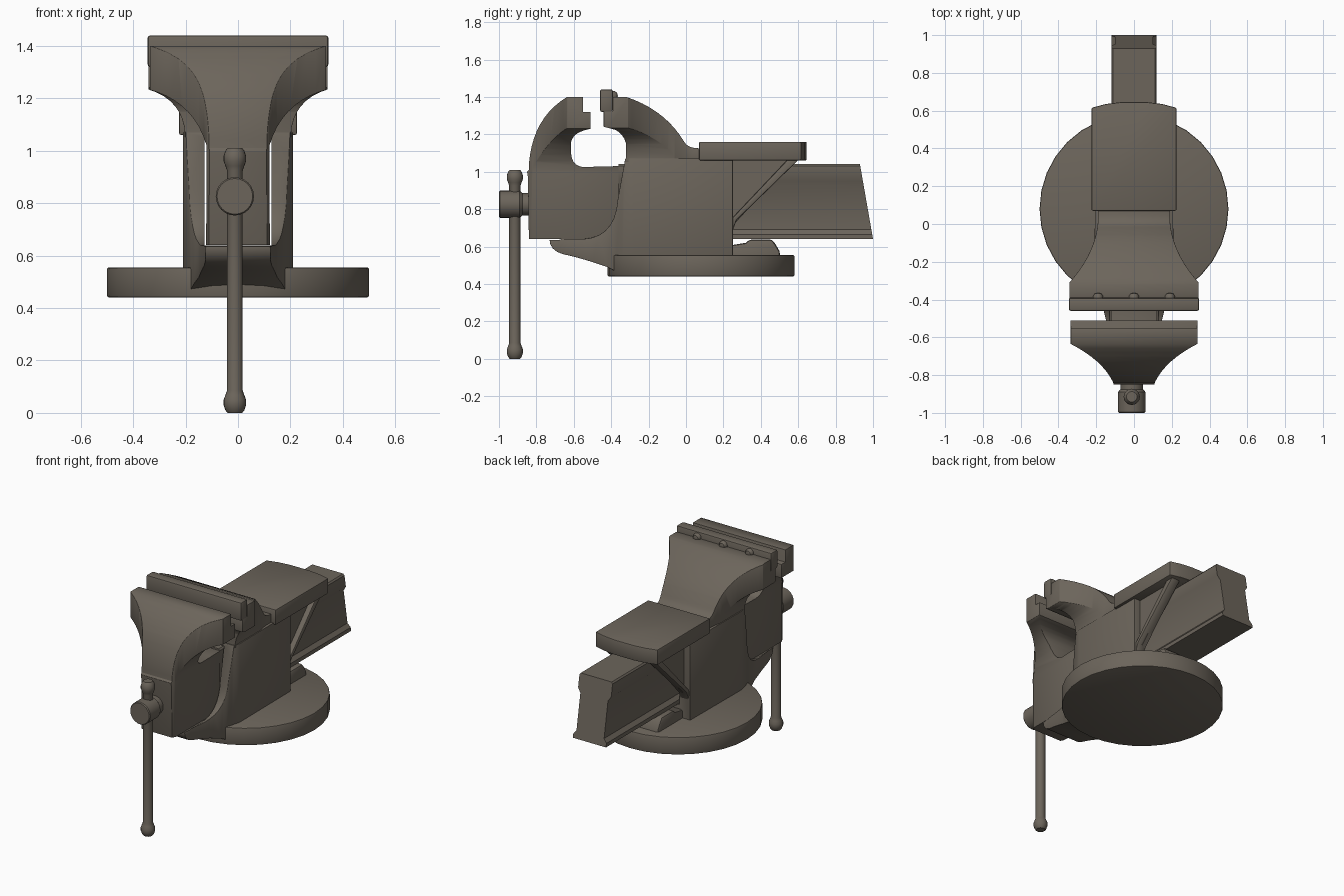
import bpy, bmesh, math
from mathutils import Vector, Matrix

if "Cube" in bpy.data.objects:
    bpy.data.objects.remove(bpy.data.objects["Cube"])

metal = bpy.data.materials.new("grey_brown_metal")
metal.diffuse_color = (0.15, 0.13, 0.105, 1)
metal.use_nodes = True
metal.node_tree.nodes["Principled BSDF"].inputs["Base Color"].default_value = metal.diffuse_color


def arc(p0, c, p1, n=7):
    """Quadratic curve from p0 to p1 pulled towards c."""
    return [tuple((1 - t) ** 2 * a + 2 * t * (1 - t) * b + t * t * d
                  for a, b, d in zip(p0, c, p1)) for t in (i / n for i in range(n + 1))]


def mirror(pts):
    """Close a right-hand half outline with its mirror image."""
    return pts + [(-x, v) for x, v in reversed(pts) if abs(x) > 1e-6]


def add(name, bm):
    bmesh.ops.remove_doubles(bm, verts=bm.verts, dist=1e-5)
    bmesh.ops.recalc_face_normals(bm, faces=bm.faces)
    me = bpy.data.meshes.new(name)
    bm.to_mesh(me)
    bm.free()
    me.materials.append(metal)
    ob = bpy.data.objects.new(name, me)
    bpy.context.collection.objects.link(ob)
    return ob


def prism(name, axis, pts, lo, hi):
    """Extrude an outline along x (y,z points), y (x,z points) or z (x,y points)."""
    place = {"x": lambda a, b, d: (d, a, b), "y": lambda a, b, d: (a, d, b),
             "z": lambda a, b, d: (a, b, d)}[axis]
    bm = bmesh.new()
    f = bm.faces.new([bm.verts.new(place(a, b, lo)) for a, b in pts])
    ext = bmesh.ops.extrude_face_region(bm, geom=[f])["geom"]
    move = Vector(place(0, 0, hi - lo))
    bmesh.ops.translate(bm, vec=move, verts=[v for v in ext if isinstance(v, bmesh.types.BMVert)])
    return add(name, bm)


def box(name, x0, x1, y0, y1, z0, z1):
    return prism(name, "z", [(x0, y0), (x1, y0), (x1, y1), (x0, y1)], z0, z1)


def lathe(name, prof, loc, axis="z", n=24):
    """Spin (radius, height) points about an axis."""
    bm = bmesh.new()
    vs = [bm.verts.new((r, 0, h)) for r, h in prof]
    es = [bm.edges.new(p) for p in zip(vs, vs[1:])]
    bmesh.ops.spin(bm, geom=vs + es, axis=(0, 0, 1), cent=(0, 0, 0), steps=n, angle=math.tau)
    m = Matrix.Translation(loc)
    if axis == "y":
        m = m @ Matrix.Rotation(-math.pi / 2, 4, "X")
    bmesh.ops.transform(bm, matrix=m, verts=bm.verts)
    return add(name, bm)


def bake(ob):
    dg = bpy.context.evaluated_depsgraph_get()
    me = bpy.data.meshes.new_from_object(ob.evaluated_get(dg))
    ob.modifiers.clear()
    ob.data = me


def combine(ob, tool, op):
    m = ob.modifiers.new("cut", "BOOLEAN")
    m.operation, m.object, m.solver = op, tool, "EXACT"
    bake(ob)
    bpy.data.objects.remove(tool)


def finish(ob, width=0.008, angle=40):
    if width:
        b = ob.modifiers.new("bevel", "BEVEL")
        b.width, b.segments, b.limit_method = width, 2, "ANGLE"
        b.angle_limit = math.radians(angle)
        bake(ob)
    bpy.ops.object.select_all(action="DESELECT")
    ob.select_set(True)
    bpy.context.view_layer.objects.active = ob
    bpy.ops.object.shade_smooth_by_angle(angle=math.radians(35))


# Round base and rear locking lug
base = lathe("base", [(0, 0.44), (0.5, 0.44), (0.5, 0.555), (0, 0.555)], (0, 0.08, 0), n=32)
finish(base, 0.008)
lug = prism("rear_lug", "x", [(0.2, 0.5), (0.51, 0.5), (0.5, 0.575), (0.48, 0.61), (0.46, 0.638),
                              (0.34, 0.638), (0.32, 0.62), (0.2, 0.6)], -0.15, 0.15)
finish(lug, 0.015)

# Fixed body with front lip, cut through by the slide tunnel
side = ([(0.25, 0.5), (-0.38, 0.47), (-0.42, 0.49)] + arc((-0.42, 0.49), (-0.56, 0.54), (-0.66, 0.56), 3)
        + arc((-0.66, 0.56), (-0.73, 0.58), (-0.73, 0.64), 4)
        + arc((-0.55, 0.64), (-0.38, 0.65), (-0.365, 0.85)) + [(-0.325, 1.07), (0.25, 1.07)])
body = prism("fixed_body", "x", side, -0.5, 0.5)
plan = [(0.12, -0.8), (0.125, -0.7), (0.15, -0.5), (0.175, -0.4), (0.195, -0.34), (0.21, -0.28), (0.205, 0.3)]
combine(body, prism("plan_cut", "z", mirror(plan), 0.3, 1.3), "INTERSECT")
combine(body, box("tunnel_cut", -0.128, 0.128, -1, 1, 0.636, 1.05), "DIFFERENCE")
finish(body, 0.008)

# Fixed jaw flaring up out of the body
side = ([(0.24, 1.052), (-0.32, 1.052), (-0.32, 1.15)] + arc((-0.32, 1.15), (-0.34, 1.22), (-0.40, 1.23), 5)
        + [(-0.44, 1.24), (-0.44, 1.325), (-0.39, 1.325), (-0.39, 1.40), (-0.32, 1.40)]
        + arc((-0.32, 1.40), (-0.11, 1.33), (-0.01, 1.16), 9)
        + arc((-0.01, 1.16), (0.01, 1.125), (0.07, 1.125), 4) + [(0.24, 1.125)])
fixed_jaw = prism("fixed_jaw", "x", side, -0.5, 0.5)
plan = [(0.342, -0.6), (0.342, -0.31)] + arc((0.325, -0.29), (0.2, -0.14), (0.19, 0.02), 8) + [(0.19, 0.4)]
combine(fixed_jaw, prism("plan_cut", "z", mirror(plan), 0.9, 1.6), "INTERSECT")
front = [(0.203, 0.9), (0.203, 1.07)] + arc((0.205, 1.09), (0.225, 1.2), (0.345, 1.235)) + [(0.345, 1.6)]
combine(fixed_jaw, prism("front_cut", "y", mirror(front), -0.7, 0.5), "INTERSECT")
finish(fixed_jaw, 0.007)

# Gripping plate and its bolts
plate = box("jaw_plate", -0.345, 0.345, -0.46, -0.391, 1.32, 1.44)
finish(plate, 0.01)
for x in (-0.19, 0, 0.19):
    bolt = lathe("plate_bolt", [(0, 0), (0.027, 0), (0.026, 0.012), (0.018, 0.024), (0, 0.029)],
                 (x, -0.393, 1.405), "y", 14)
    finish(bolt, 0)

# Moving jaw: side outline trimmed by plan and front flares
side = ([(-0.84, 0.64), (-0.36, 0.64), (-0.36, 1.03)]
        + arc((-0.36, 1.03), (-0.45, 1.028), (-0.55, 1.025), 2)
        + arc((-0.55, 1.025), (-0.61, 1.03), (-0.615, 1.10), 5)
        + arc((-0.615, 1.14), (-0.62, 1.21), (-0.51, 1.23), 6)
        + [(-0.51, 1.32), (-0.55, 1.32), (-0.55, 1.40), (-0.635, 1.40)]
        + arc((-0.635, 1.40), (-0.82, 1.29), (-0.84, 1.04), 10) + [(-0.84, 1.01), (-0.85, 1.0), (-0.845, 0.97)])
moving_jaw = prism("moving_jaw", "x", side, -0.5, 0.5)
plan = [(0.105, -0.9), (0.11, -0.84)] + arc((0.115, -0.83), (0.17, -0.72), (0.335, -0.635), 8) + [(0.335, -0.2)]
combine(moving_jaw, prism("plan_cut", "z", mirror(plan), 0.5, 1.6), "INTERSECT")
front = [(0.122, 0.5), (0.12, 1.0)] + arc((0.12, 1.02), (0.17, 1.19), (0.345, 1.235), 9) + [(0.345, 1.6)]
combine(moving_jaw, prism("front_cut", "y", mirror(front), -1, 0), "INTERSECT")
finish(moving_jaw, 0.007)

# Slide bar with grooved sides and a raked rear end
section = [(0.12, 0.64), (0.12, 0.665), (0.1, 0.69), (0.1, 0.92), (0.12, 0.95), (0.12, 1.03), (0.112, 1.04)]
bar = prism("slide_bar", "y", mirror(section), -0.36, 1.2)
rake = [(-0.5, 0.5), (1.025, 0.5), (1.0, 0.64), (0.93, 1.04), (0.915, 1.1), (-0.5, 1.1)]
combine(bar, prism("rake_cut", "x", rake, -0.3, 0.3), "INTERSECT")
finish(bar, 0)

# Anvil block with a bowed rear edge
anvil = prism("anvil", "z", mirror([(0.225, 0.07), (0.225, 0.615), (0.15, 0.635), (0.07, 0.645)]), 1.06, 1.16)
finish(anvil, 0.007)

# Braces holding up the anvil: thin web plus diagonal flange on each side
for s in (-1, 1):
    web = prism("brace_web", "x", [(0.24, 0.7), (0.24, 1.062), (0.57, 1.062)], *sorted((s * 0.13, s * 0.16)))
    finish(web, 0)
    flange = prism("brace_flange", "x", [(0.24, 0.66), (0.24, 0.745), (0.54, 1.062), (0.6, 1.062), (0.27, 0.74)],
                   *sorted((s * 0.129, s * 0.195)))
    finish(flange, 0.008)

# Screw head and sliding handle with knobbed ends
head = lathe("screw_head", [(0, 0), (0.068, 0), (0.073, 0.006), (0.073, 0.11), (0.06, 0.125), (0.06, 0.17), (0, 0.17)],
             (-0.012, -1.0, 0.826), "y")
finish(head, 0)
knob = [(0, 0), (0.028, 0), (0.036, 0.01), (0.043, 0.03), (0.043, 0.05), (0.036, 0.068), (0.03, 0.085)]
handle = lathe("handle", knob + [(r, 1.01 - h) for r, h in reversed(knob)], (-0.012, -0.915, 0), n=20)
finish(handle, 0)
